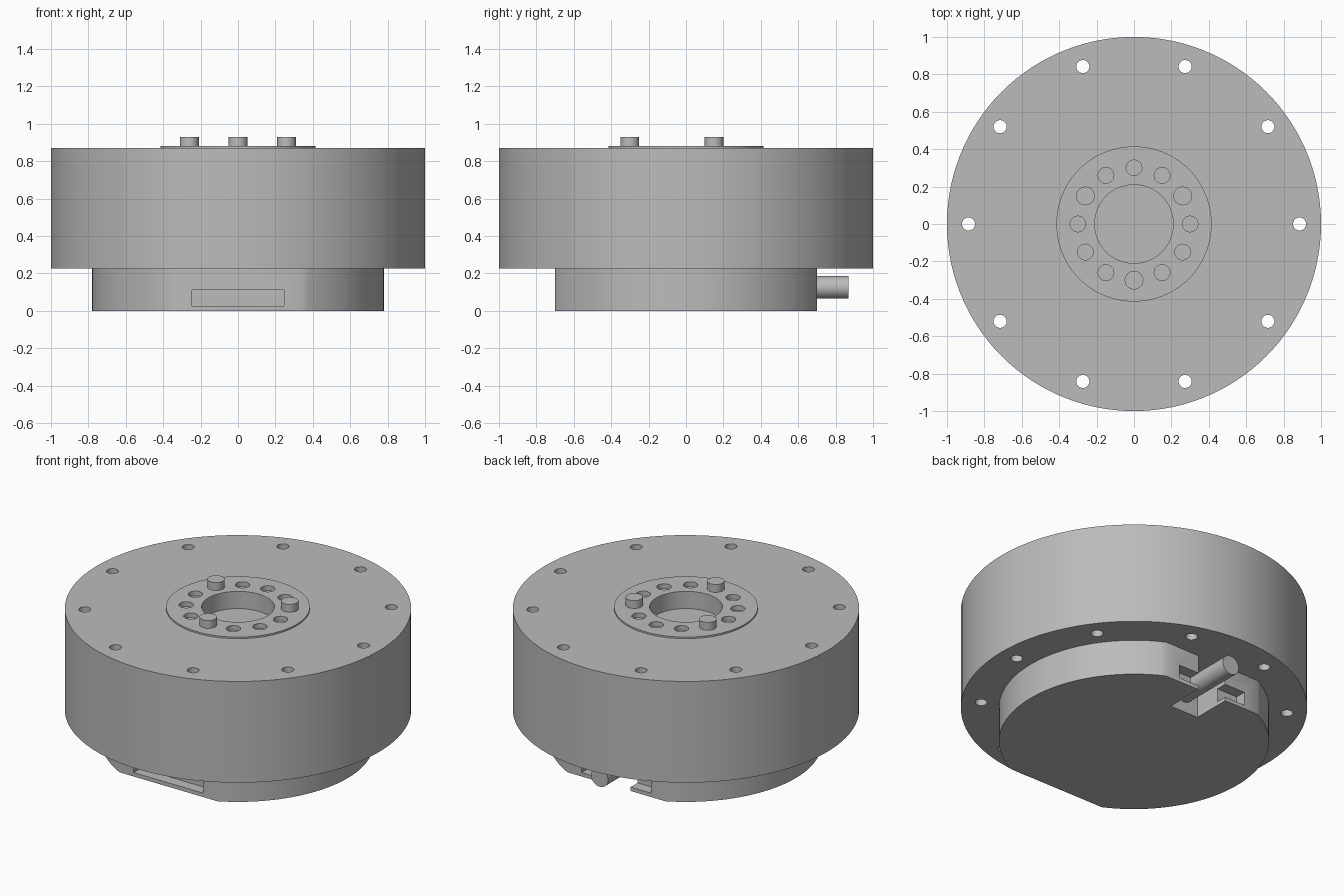
import bpy
import bmesh
import math
from mathutils import Matrix, Vector

cube = bpy.data.objects.get("Cube")
if cube:
    bpy.data.objects.remove(cube, do_unlink=True)

GRAY = (0.5, 0.5, 0.5, 1)
mat = bpy.data.materials.new("plain gray")
mat.use_nodes = True
mat.diffuse_color = GRAY
mat.node_tree.nodes["Principled BSDF"].inputs["Base Color"].default_value = GRAY


def add_cylinder(bm, r, z0, z1, x=0, y=0, sides=32):
    bmesh.ops.create_cone(bm, cap_ends=True, segments=sides, radius1=r, radius2=r,
                          depth=z1 - z0, matrix=Matrix.Translation((x, y, (z0 + z1) / 2)))


def add_box(bm, lo, hi):
    lo, hi = Vector(lo), Vector(hi)
    place = Matrix.Translation((lo + hi) / 2) @ Matrix.Diagonal((*(hi - lo), 1))
    bmesh.ops.create_cube(bm, size=1, matrix=place)


def ring(count, radius, start=0):
    for i in range(count):
        a = math.radians(start) + math.tau * i / count
        yield radius * math.cos(a), radius * math.sin(a)


def finish(name, bm):
    bmesh.ops.recalc_face_normals(bm, faces=bm.faces)
    mesh = bpy.data.meshes.new(name)
    bm.to_mesh(mesh)
    bm.free()
    mesh.materials.append(mat)
    obj = bpy.data.objects.new(name, mesh)
    bpy.context.collection.objects.link(obj)
    return obj


def activate(obj):
    bpy.ops.object.select_all(action="DESELECT")
    obj.select_set(True)
    bpy.context.view_layer.objects.active = obj


def smooth(obj):
    activate(obj)
    bpy.ops.object.shade_smooth_by_angle(angle=math.radians(30))


def carve(obj, cutters):
    # Subtract each cutter mesh, then drop it
    activate(obj)
    for bm in cutters:
        cutter = finish("cutter", bm)
        cutter.hide_render = True
        mod = obj.modifiers.new("carve", "BOOLEAN")
        mod.operation = "DIFFERENCE"
        mod.solver = "EXACT"
        mod.object = cutter
        bpy.ops.object.modifier_apply(modifier=mod.name)
        bpy.data.objects.remove(cutter, do_unlink=True)


TOP, DRUM_LOW, HUB_TOP = 0.87, 0.225, 0.88

# Drum with a ring of through holes and a central bore
bm = bmesh.new()
add_cylinder(bm, 1, DRUM_LOW, TOP, sides=120)
drum = finish("drum", bm)
holes = bmesh.new()
for x, y in ring(10, 0.885):
    add_cylinder(holes, 0.035, 0.1, 1, x, y)
bore = bmesh.new()
add_cylinder(bore, 0.21, 0.77, 1, sides=64)
sockets = bmesh.new()
for x, y in ring(12, 0.3):
    add_cylinder(sockets, 0.042, 0.85, 1, x, y)
carve(drum, [holes, bore, sockets])
smooth(drum)

# Raised hub plate with the same bore and sockets
bm = bmesh.new()
add_cylinder(bm, 0.415, TOP, HUB_TOP, sides=96)
hub = finish("hub_plate", bm)
bore = bmesh.new()
add_cylinder(bore, 0.21, 0.77, 1, sides=64)
sockets = bmesh.new()
for x, y in ring(12, 0.3):
    add_cylinder(sockets, 0.042, 0.85, 1, x, y)
carve(hub, [bore, sockets])
smooth(hub)

# Three locating pins
for i, (x, y) in enumerate(ring(3, 0.3, 30)):
    bm = bmesh.new()
    add_cylinder(bm, 0.05, 0.84, 0.93, x, y)
    smooth(finish(f"pin_{i + 1}", bm))

# Base: a disc with flats at the front and back
R, FLAT, STEPS = 0.78, 0.70, 48
limit = math.asin(FLAT / R)
bm = bmesh.new()
verts = []
for side in (0, math.pi):
    for i in range(STEPS + 1):
        a = side - limit + 2 * limit * i / STEPS
        verts.append(bm.verts.new((R * math.cos(a), R * math.sin(a), 0)))
face = bm.faces.new(verts)
grown = bmesh.ops.extrude_face_region(bm, geom=[face])["geom"]
bmesh.ops.translate(bm, vec=(0, 0, 0.26),
                    verts=[v for v in grown if isinstance(v, bmesh.types.BMVert)])
base = finish("base", bm)

# Shallow slot on both flats, cable notch at the back
slots = bmesh.new()
for s in (-1, 1):
    add_box(slots, (-0.245, min(s * 0.63, s), 0.025), (0.245, max(s * 0.63, s), 0.11))
notch = bmesh.new()
add_box(notch, (-0.1, 0.45, -0.1), (0.1, 1, 0.4))
carve(base, [slots, notch])
smooth(base)

# Cable leaving the notch
bm = bmesh.new()
add_cylinder(bm, 0.06, 0.43, 0.87)
bm.transform(Matrix.Translation((0, 0, 0.125)) @ Matrix.Rotation(-math.pi / 2, 4, "X"))
smooth(finish("cable", bm))
